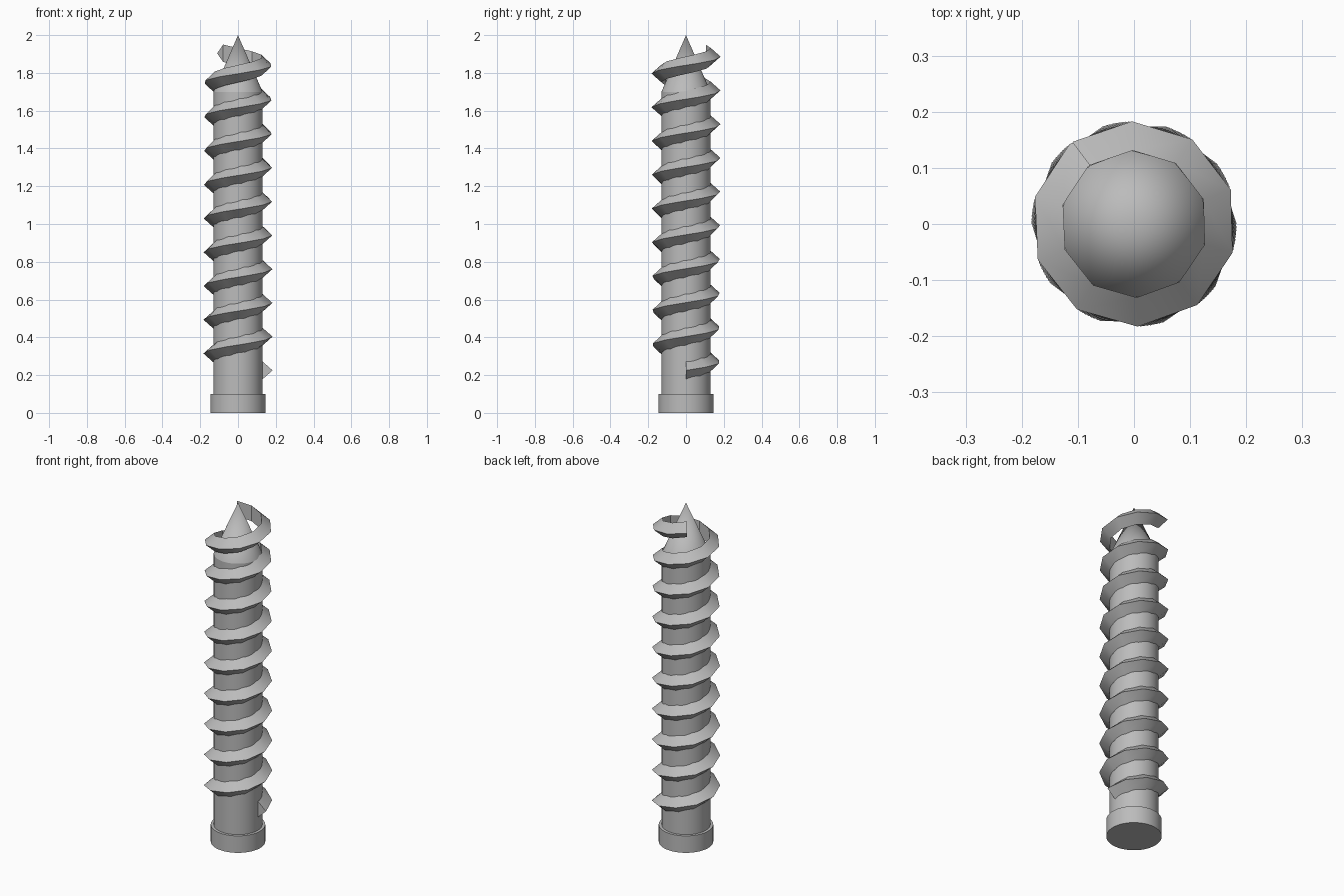
import bpy
import bmesh
from math import cos, sin, radians

cube = bpy.data.objects.get("Cube")
if cube:
    bpy.data.objects.remove(cube, do_unlink=True)

# Plain grey metal
GREY = (0.5, 0.5, 0.5, 1)
metal = bpy.data.materials.new("grey metal")
metal.use_nodes = True
metal.diffuse_color = GREY
metal.node_tree.nodes["Principled BSDF"].inputs["Base Color"].default_value = GREY


def finish(obj, name, angle=35):
    obj.name = name
    obj.data.materials.append(metal)
    bpy.ops.object.select_all(action='DESELECT')
    obj.select_set(True)
    bpy.context.view_layer.objects.active = obj
    bpy.ops.object.shade_smooth_by_angle(angle=radians(angle))


def cone(name, r1, r2, bottom, top):
    bpy.ops.mesh.primitive_cone_add(vertices=64, radius1=r1, radius2=r2,
                                    depth=top - bottom,
                                    location=(0, 0, (bottom + top) / 2))
    finish(bpy.context.object, name)


# Base collar, shaft and pointed tip
cone("base_collar", 0.146, 0.146, 0, 0.1)
cone("shaft", 0.13, 0.13, 0.1, 1.7)
cone("pointed_tip", 0.13, 0, 1.7, 2)

# Thread: a triangular section swept up a coarse helix
STEPS, PITCH, START = 94, 0.1795, 0.225
SECTION = [(0.131, -0.046), (0.183, 0), (0.131, 0.046)]
TURN = radians(9 * 360 + 127) / STEPS
RISE = PITCH * TURN / radians(360)

bm = bmesh.new()
rings = []
for i in range(STEPS + 1):
    a = i * TURN
    rings.append([bm.verts.new((r * cos(a), r * sin(a), START + i * RISE + dz))
                  for r, dz in SECTION])
for low, high in zip(rings, rings[1:]):
    for j in range(3):
        k = (j + 1) % 3
        bm.faces.new((low[j], high[j], high[k], low[k]))
bm.faces.new(rings[0])
bm.faces.new(rings[-1])
bmesh.ops.recalc_face_normals(bm, faces=bm.faces)
mesh = bpy.data.meshes.new("thread")
bm.to_mesh(mesh)
bm.free()
thread = bpy.data.objects.new("thread", mesh)
bpy.context.collection.objects.link(thread)
finish(thread, "thread", 30)
